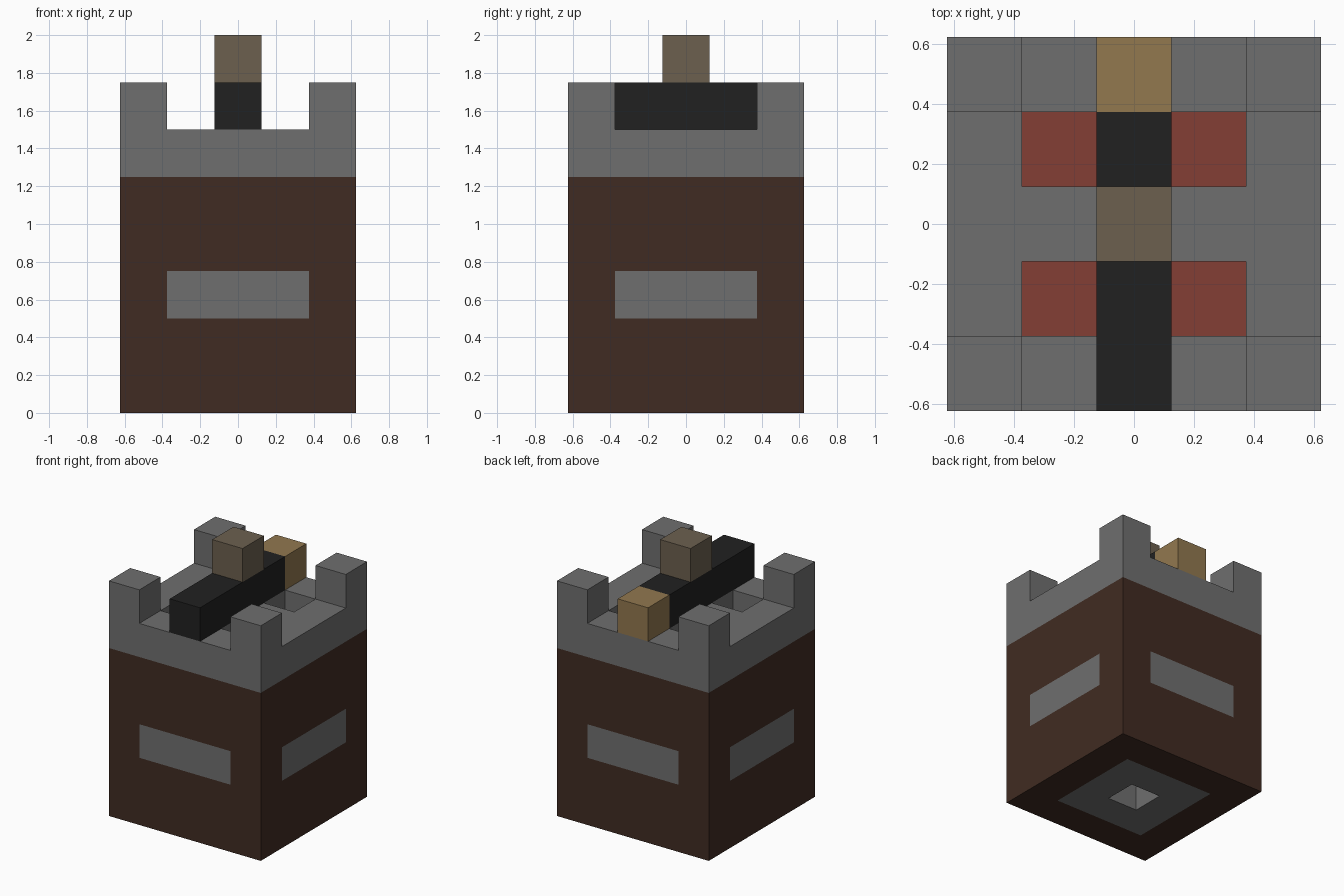
import bpy
import bmesh
from mathutils import Vector

if "Cube" in bpy.data.objects:
    bpy.data.objects.remove(bpy.data.objects["Cube"], do_unlink=True)

U = 0.25           # one block
HALF = 2.5 * U     # half the tower width
MID = 1.5 * U      # inner edge of the corner posts
CORE = 0.5 * U     # half of one block


def material(name, hex_code):
    """Flat material from an sRGB hex colour, stored as linear values."""
    srgb = [int(hex_code[i:i + 2], 16) / 255 for i in (0, 2, 4)]
    colour = [((c + 0.055) / 1.055) ** 2.4 for c in srgb] + [1]
    mat = bpy.data.materials.new(name)
    mat.use_nodes = True
    mat.diffuse_color = colour
    mat.node_tree.nodes["Principled BSDF"].inputs["Base Color"].default_value = colour
    return mat


wood = material("dark_wood", "402B22")
stone = material("grey_stone", "6F6F6F")
red = material("dull_red", "833F35")
black = material("black_iron", "212121")
tan = material("tan_wood", "92784F")
taupe = material("taupe_wood", "6C604F")


def box_mesh(lo, hi):
    lo, hi = Vector(lo), Vector(hi)
    bm = bmesh.new()
    bmesh.ops.create_cube(bm, size=1)
    bmesh.ops.scale(bm, vec=hi - lo, verts=bm.verts)
    bmesh.ops.translate(bm, vec=(lo + hi) / 2, verts=bm.verts)
    return bm


def finish(name, bm, mats):
    bmesh.ops.recalc_face_normals(bm, faces=bm.faces)
    mesh = bpy.data.meshes.new(name)
    bm.to_mesh(mesh)
    bm.free()
    for mat in mats:
        mesh.materials.append(mat)
    obj = bpy.data.objects.new(name, mesh)
    bpy.context.collection.objects.link(obj)
    return obj


def cut(bm, axis, value):
    normal = Vector((0, 0, 0))
    normal[axis] = 1
    bmesh.ops.bisect_plane(bm, geom=bm.verts[:] + bm.edges[:] + bm.faces[:],
                           plane_co=normal * value, plane_no=normal)


def push(bm, chosen, dz):
    """Extrude each chosen face up or down, keeping its sides."""
    for face in chosen:
        result = bmesh.ops.extrude_face_region(bm, geom=[face])
        verts = [g for g in result["geom"] if isinstance(g, bmesh.types.BMVert)]
        bmesh.ops.translate(bm, vec=(0, 0, dz), verts=verts)
        if face.is_valid:
            bmesh.ops.delete(bm, geom=[face], context="FACES_ONLY")


# Tower: one block cut along the part borders
tower = box_mesh((-HALF, -HALF, 0), (HALF, HALF, 6 * U))
for axis in (0, 1):
    for value in (-MID, -CORE, CORE, MID):
        cut(tower, axis, value)
for level in (2, 3, 5):
    cut(tower, 2, level * U)


def where(z, rule):
    found = []
    for f in tower.faces:
        c = f.calc_center_median()
        if abs(c.z - z) < 0.01 and abs(f.normal.z) > 0.9 and rule(abs(c.x), abs(c.y)):
            found.append(f)
    return found


# Corner posts, four roof pits and the hole underneath
tower.normal_update()
posts = where(6 * U, lambda x, y: min(x, y) > MID)
pits = where(6 * U, lambda x, y: CORE < x < MID and CORE < y < MID)
hole = where(0, lambda x, y: max(x, y) < CORE)
push(tower, posts, U)
push(tower, pits, -U)
push(tower, hole, U)

# Colour by position: stone top, windows and base panel; red pit floors
tower.normal_update()
for f in tower.faces:
    c = f.calc_center_median()
    x, y = abs(c.x), abs(c.y)
    window = 2 * U < c.z < 3 * U and min(x, y) < MID
    panel = c.z < 1.5 * U and max(x, y) < MID
    f.material_index = 1 if c.z > 5.1 * U or window or panel else 0
    if abs(c.z - 5 * U) < 0.01 and abs(f.normal.z) > 0.9:
        f.material_index = 2
finish("tower", tower, [wood, stone, red])

# Cannon lying on the roof
for name, y0, y1, z0, z1, mat in (
        ("cannon_barrel", -HALF, MID, 6 * U, 7 * U, black),
        ("cannon_breech", MID, HALF, 6 * U, 7 * U, tan),
        ("cannon_sight", -CORE, CORE, 7 * U, 8 * U, taupe)):
    finish(name, box_mesh((-CORE, y0, z0), (CORE, y1, z1)), [mat])
